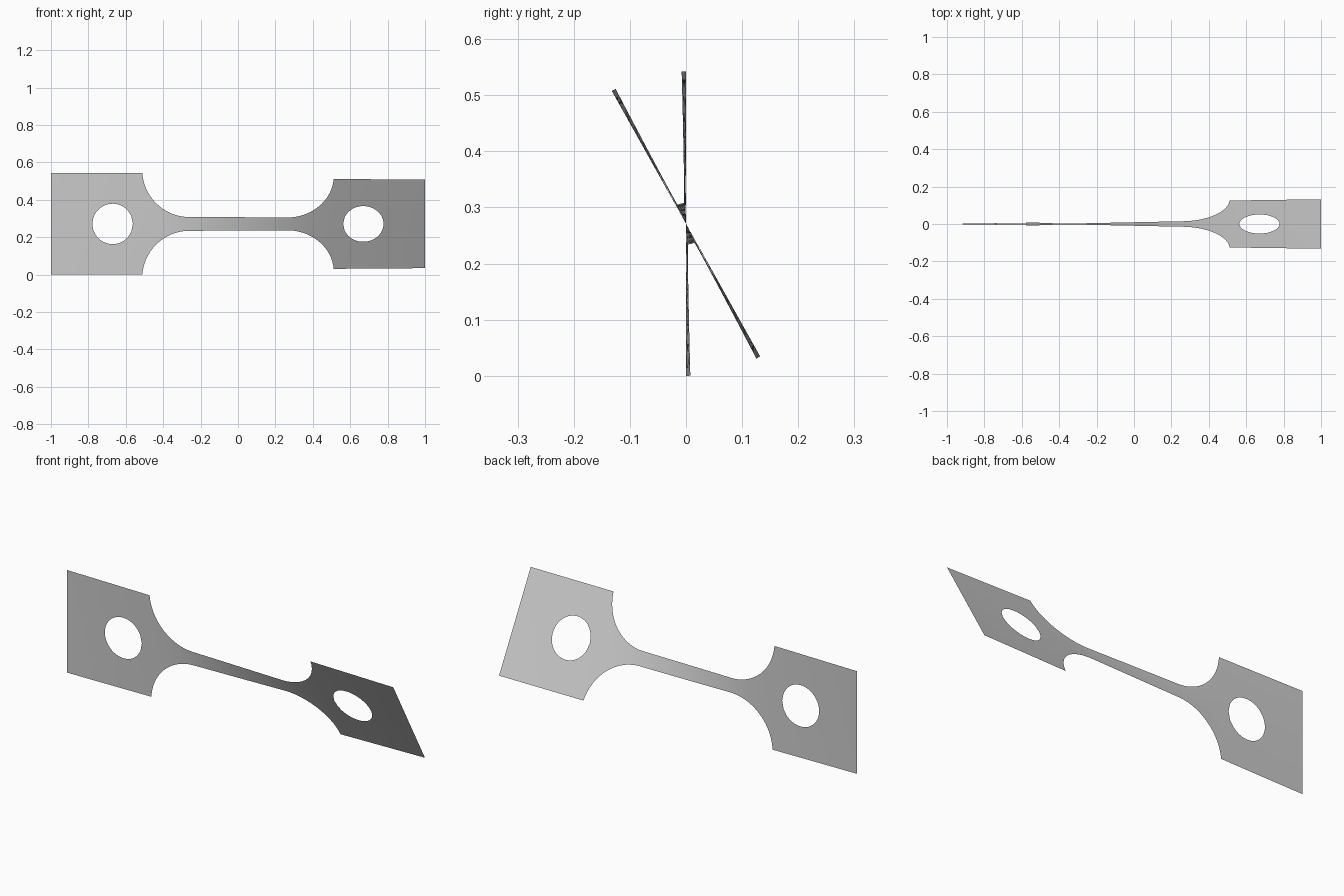
import bpy
import bmesh
import math

if "Cube" in bpy.data.objects:
    bpy.data.objects.remove(bpy.data.objects["Cube"], do_unlink=True)

HALF = 0.271          # half height of the end tabs
NECK = 0.037          # half height of the narrow bar
FILLET = 0.252        # radius of the shoulders
START = 0.26          # where the shoulders begin
END = START + math.sqrt(FILLET**2 - (NECK + FILLET - HALF)**2)
HOLE_X, HOLE_R = 0.67, 0.108
ROWS, SIDE = 8, 16
TWIST = math.radians(29.2)


def half_height(x):
    u = abs(x) - START
    if u <= 0:
        return NECK
    if abs(x) >= END:
        return HALF
    return NECK + FILLET - math.sqrt(FILLET**2 - u * u)


# Twist builds up fastest where the strip is narrow
STEPS = 1000
total = [0.0]
for i in range(STEPS):
    total.append(total[-1] + half_height(-1 + 2 * (i + 0.5) / STEPS) ** -1.15)


def twist(x):
    t = min(max((x + 1) / 2 * STEPS, 0), STEPS - 0.001)
    i = int(t)
    return TWIST * (total[i] + (total[i + 1] - total[i]) * (t - i)) / total[-1]


bm = bmesh.new()


def skin(lines):
    """Join neighbouring lines of points with quads."""
    grid = [[bm.verts.new((x, 0, z)) for x, z in line] for line in lines]
    for a, b in zip(grid, grid[1:]):
        for j in range(len(a) - 1):
            bm.faces.new((a[j], b[j], b[j + 1], a[j + 1]))


# Narrow bar with both shoulders
shoulder = [START + FILLET * math.sin(k / 20 * math.asin((END - START) / FILLET))
            for k in range(1, 21)]
bar = [START * (k / 12 - 1) for k in range(25)]
columns = [-x for x in reversed(shoulder)] + bar + shoulder
skin([[(x, half_height(x) * (2 * r / ROWS - 1)) for r in range(ROWS + 1)]
      for x in columns])


# End tabs: rings running from the round hole out to the rectangle
def tab(sign):
    corners = [(END, -HALF), (1, -HALF), (1, HALF), (END, HALF)]
    counts = [SIDE, SIDE, SIDE, ROWS]
    rim = []
    for k in range(4):
        (x0, z0), (x1, z1) = corners[k], corners[(k + 1) % 4]
        for s in range(counts[k]):
            f = s / counts[k]
            rim.append((x0 + (x1 - x0) * f, z0 + (z1 - z0) * f))
    rim.append(rim[0])
    rings = []
    for k in range(6):
        f = k / 5
        ring = []
        for x, z in rim:
            a = math.atan2(z, x - HOLE_X)
            hx, hz = HOLE_X + HOLE_R * math.cos(a), HOLE_R * math.sin(a)
            ring.append((sign * (hx + (x - hx) * f), hz + (z - hz) * f))
        rings.append(ring if sign > 0 else ring[::-1])
    skin(rings)


tab(1)
tab(-1)
bmesh.ops.remove_doubles(bm, verts=bm.verts, dist=0.0005)

# Face everything forward, then wring the flat sheet about its long axis
bm.normal_update()
bmesh.ops.reverse_faces(bm, faces=[f for f in bm.faces if f.normal.y > 0])
for v in bm.verts:
    a, h = twist(v.co.x), v.co.z
    v.co.y = -h * math.sin(a)
    v.co.z = HALF + h * math.cos(a)
for f in bm.faces:
    f.smooth = True

mesh = bpy.data.meshes.new("twisted_strip")
bm.to_mesh(mesh)
bm.free()
strip = bpy.data.objects.new("twisted_strip", mesh)
bpy.context.collection.objects.link(strip)

# Plain grey metal
grey = bpy.data.materials.new("plain_grey")
grey.use_nodes = True
colour = (0.6, 0.6, 0.6, 1)
grey.diffuse_color = colour
grey.node_tree.nodes["Principled BSDF"].inputs["Base Color"].default_value = colour
mesh.materials.append(grey)
